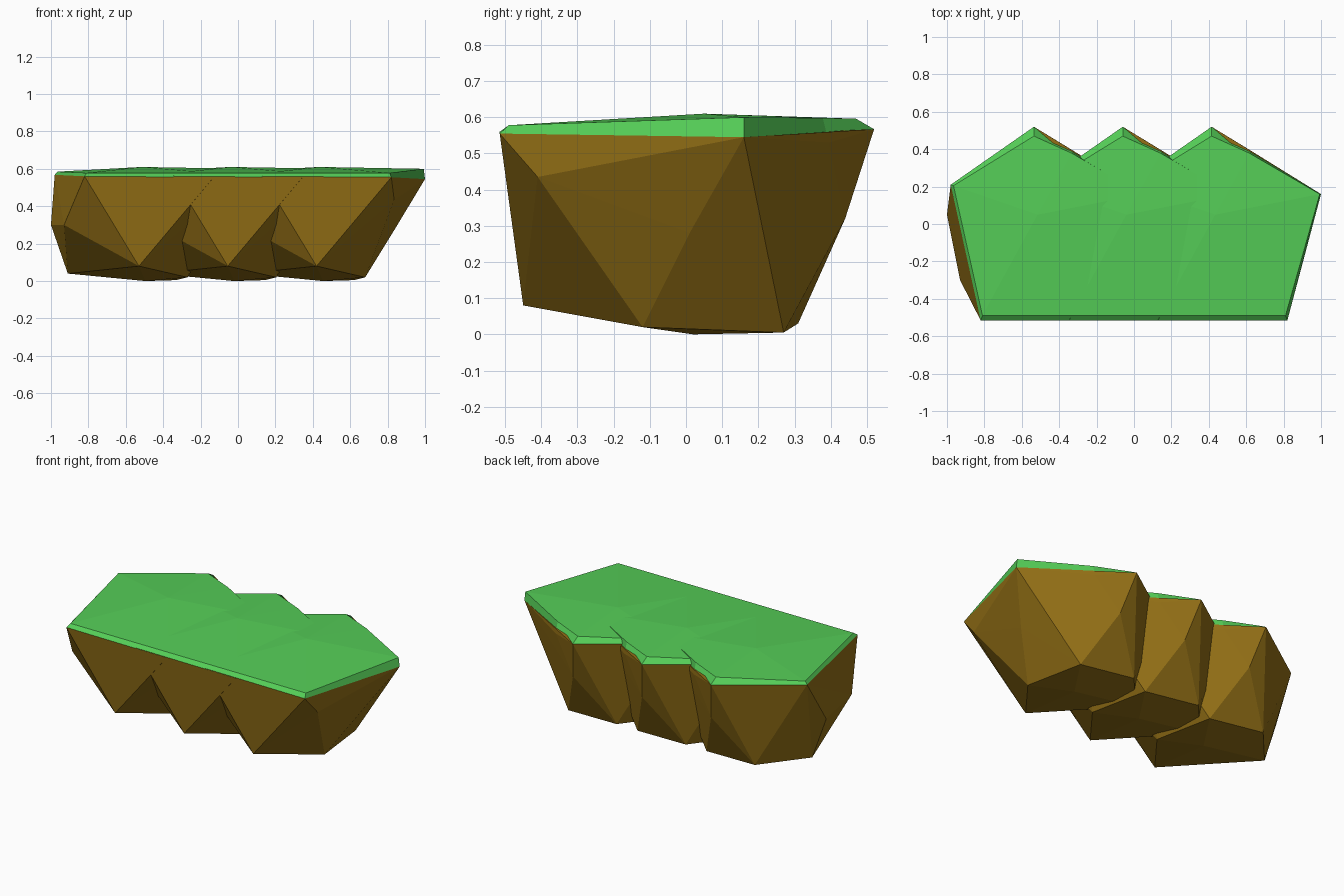
import bpy
import bmesh
from mathutils import Vector

if "Cube" in bpy.data.objects:
    bpy.data.objects.remove(bpy.data.objects["Cube"], do_unlink=True)


def material(name, colour):
    mat = bpy.data.materials.new(name)
    mat.use_nodes = True
    mat.diffuse_color = colour
    mat.node_tree.nodes["Principled BSDF"].inputs["Base Color"].default_value = colour
    return mat


def finish(bm, name, mat):
    bmesh.ops.recalc_face_normals(bm, faces=bm.faces)
    mesh = bpy.data.meshes.new(name)
    bm.to_mesh(mesh)
    bm.free()
    mesh.materials.append(mat)
    return mesh


grass = material("grass green", (0.09, 0.61, 0.095, 1))
earth = material("earth brown", (0.30, 0.165, 0.008, 1))

# Outer lip of the turf, and the raised edge just inside it
lip = [(-0.285, -0.515, 0.56), (0.405, -0.515, 0.555), (0.585, 0.16, 0.545),
       (0.205, 0.395, 0.53), (0, 0.52, 0.567), (-0.445, 0.21, 0.568)]
rim = [(-0.275, -0.49, 0.578), (0.395, -0.49, 0.578), (0.578, 0.16, 0.6),
       (0.203, 0.378, 0.598), (0, 0.47, 0.596), (-0.43, 0.205, 0.585)]
crown = (0.02, 0.05, 0.61)

# Points of the clod: side bulges, then the underside
sides = [(0.42, -0.41, 0.435), (0.425, 0.01, 0.28), (0.055, 0.44, 0.32),
         (-0.465, 0.05, 0.3), (-0.395, -0.3, 0.3)]
base = [(0.005, -0.45, 0.08), (0.265, -0.12, 0.02), (0.205, 0.27, 0.005),
        (-0.155, 0.31, 0.03), (-0.375, 0.06, 0.04), (0.04, 0.02, 0)]

# Clod of earth, faceted
bm = bmesh.new()
for p in lip + sides + base:
    bm.verts.new(p)
hull = bmesh.ops.convex_hull(bm, input=bm.verts)
spare = {v for v in hull["geom_interior"] if isinstance(v, bmesh.types.BMVert)}
bmesh.ops.delete(bm, geom=list(spare), context="VERTS")
earth_mesh = finish(bm, "earth_clod", earth)

# Turf cap: sloped lip and a low fan up to the crown
bm = bmesh.new()
outer = [bm.verts.new(p) for p in lip]
inner = [bm.verts.new(p) for p in rim]
top = bm.verts.new(crown)
bottom = bm.verts.new(Vector(crown) - Vector((0, 0, 0.08)))
for i in range(len(lip)):
    j = (i + 1) % len(lip)
    bm.faces.new((outer[i], outer[j], inner[j], inner[i]))
    bm.faces.new((inner[i], inner[j], top))
    bm.faces.new((outer[j], outer[i], bottom))
grass_mesh = finish(bm, "turf_cap", grass)

# Three overlapping segments side by side
for n in range(3):
    for label, mesh in (("earth_clod", earth_mesh), ("turf_cap", grass_mesh)):
        obj = bpy.data.objects.new(f"{label}_{n + 1}", mesh)
        obj.location.x = -0.535 + 0.475 * n
        bpy.context.collection.objects.link(obj)
